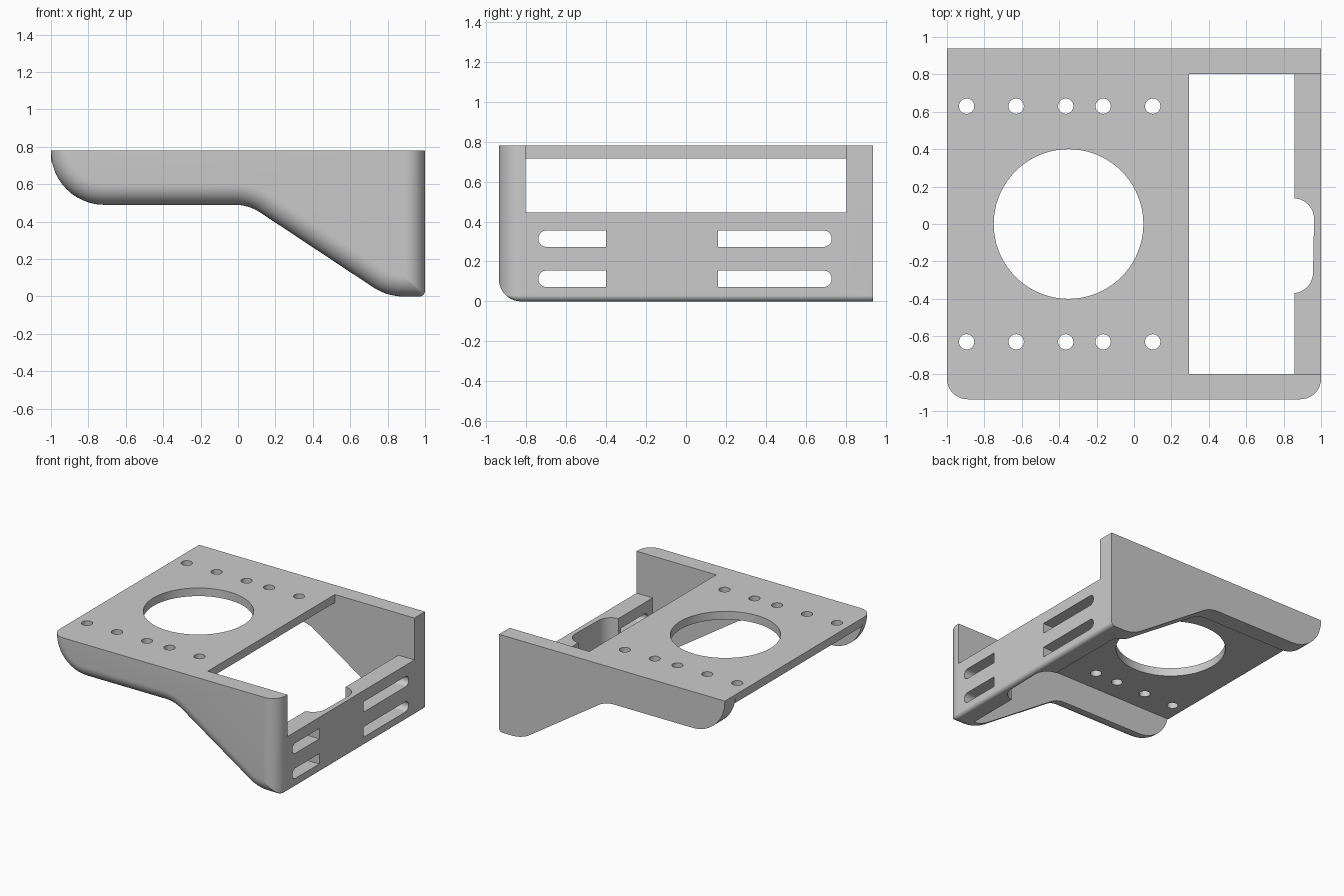
import bpy, bmesh, math
from mathutils import Vector

cube = bpy.data.objects.get("Cube")
if cube:
    bpy.data.objects.remove(cube)

grey = bpy.data.materials.new("plain grey")
grey.use_nodes = True
grey.diffuse_color = (0.6, 0.6, 0.6, 1)
grey.node_tree.nodes["Principled BSDF"].inputs["Base Color"].default_value = (0.6, 0.6, 0.6, 1)

TOP, INNER, OUTER = 0.78, 0.803, 0.937   # top height, inner and outer side of the cheeks
FILLET = 0.11


def rounded(corners, steps=12):
    """Outline from (x, y, radius) corners; a radius of None keeps the corner sharp."""
    out = []
    for i, (x, y, r) in enumerate(corners):
        p = Vector((x, y))
        if r is None:
            out.append(p)
            continue
        a = (Vector(corners[i - 1][:2]) - p).normalized()
        b = (Vector(corners[(i + 1) % len(corners)][:2]) - p).normalized()
        half = a.angle(b) / 2
        centre = p + (a + b).normalized() * (r / math.sin(half))
        start = p + a * (r / math.tan(half)) - centre
        end = p + b * (r / math.tan(half)) - centre
        turn = start.angle_signed(end)
        for k in range(steps + 1):
            t = -turn * k / steps
            c, s = math.cos(t), math.sin(t)
            out.append(centre + Vector((start.x * c - start.y * s, start.x * s + start.y * c)))
    return out


def loft(name, rings):
    """Closed solid through rings that have equal point counts."""
    bm = bmesh.new()
    loops = [[bm.verts.new(p) for p in ring] for ring in rings]
    for lo, hi in zip(loops, loops[1:]):
        for i in range(len(lo)):
            j = (i + 1) % len(lo)
            bm.faces.new((lo[i], lo[j], hi[j], hi[i]))
    bm.faces.new(loops[0][::-1])
    bm.faces.new(loops[-1])
    bmesh.ops.recalc_face_normals(bm, faces=bm.faces)
    mesh = bpy.data.meshes.new(name)
    bm.to_mesh(mesh)
    bm.free()
    mesh.materials.append(grey)
    obj = bpy.data.objects.new(name, mesh)
    bpy.context.collection.objects.link(obj)
    return obj


def prism(name, outline, axis, lo, hi):
    """Extrude an outline along x, y or z."""
    place = {"x": lambda p, h: (h, p[0], p[1]),
             "y": lambda p, h: (p[0], h, p[1]),
             "z": lambda p, h: (p[0], p[1], h)}[axis]
    return loft(name, [[place(p, h) for p in outline] for h in (lo, hi)])


def rect(x0, x1, y0, y1):
    return [(x0, y0), (x1, y0), (x1, y1), (x0, y1)]


def circle(x, y, r, n):
    return [(x + r * math.cos(k * math.tau / n), y + r * math.sin(k * math.tau / n)) for k in range(n)]


def apply_boolean(target, tool, operation):
    mod = target.modifiers.new(operation, "BOOLEAN")
    mod.operation, mod.solver, mod.object = operation, "EXACT", tool
    bpy.context.view_layer.objects.active = target
    bpy.ops.object.modifier_apply(modifier=mod.name)
    bpy.data.objects.remove(tool)


def cheek_outline(d):
    """Cheek profile pulled in by d on every side but the top."""
    slope = math.atan2(0.49, 0.74)
    shift = d * math.tan(slope / 2)
    return rounded([(-1 + d, TOP, None), (-1 + d, 0.49 + d, 0.285 - d),
                    (0.057 + shift, 0.49 + d, 0.25 + d),
                    (0.797 + shift, d, max(0.3 - d, 0.002)),
                    (1 - d, d, max(0.03 - d, 0.002)), (1 - d, TOP, None)])


# Front cheek with a rounded outer rim
rings = []
for k in range(11):
    a = k / 10 * math.pi / 2
    rings.append([(p.x, -OUTER + FILLET * (1 - math.cos(a)), p.y)
                  for p in cheek_outline(FILLET * (1 - math.sin(a)))])
rings.append([(p.x, -INNER, p.y) for p in cheek_outline(0)])
body = loft("bracket_body", rings)

# Back cheek, square rim
back = prism("back_cheek", cheek_outline(0), "y", INNER, OUTER)

# Top plate with the large opening and two rows of small holes
plate = prism("top_plate", rect(-1, 0.295, -INNER, INNER), "z", 0.715, TOP)
apply_boolean(plate, prism("fan_cutter", circle(-0.35, 0, 0.4, 96), "z", 0.6, 0.9), "DIFFERENCE")
for x in (-0.895, -0.63, -0.365, -0.165, 0.1):
    for y in (-0.63, 0.63):
        apply_boolean(plate, prism("hole_cutter", circle(x, y, 0.041, 32), "z", 0.6, 0.9), "DIFFERENCE")

# End wall with an inner recess and four slots
wall = prism("end_wall", rounded([(0.857, 0.445, None), (0.857, 0, None),
                                  (1, 0, 0.03), (1, 0.445, None)]), "y", -INNER, INNER)
recess = rounded([(0.7, 0.137, None), (0.965, 0.137, 0.11),
                  (0.955, -0.37, 0.11), (0.7, -0.37, None)])
apply_boolean(wall, prism("recess_cutter", recess, "z", -0.1, 0.6), "DIFFERENCE")
for z in (0.113, 0.314):
    for flat, tip in ((-0.4, -0.74), (0.16, 0.73)):
        slot = rounded([(flat, z - 0.041, None), (tip, z - 0.041, 0.0405),
                        (tip, z + 0.041, 0.0405), (flat, z + 0.041, None)])
        apply_boolean(wall, prism("slot_cutter", slot, "x", 0.7, 1.2), "DIFFERENCE")

# Weld the parts into one solid
for part in (back, plate, wall):
    apply_boolean(body, part, "UNION")
bpy.ops.object.select_all(action="DESELECT")
body.select_set(True)
bpy.context.view_layer.objects.active = body
bpy.ops.object.shade_smooth_by_angle(angle=math.radians(30))
